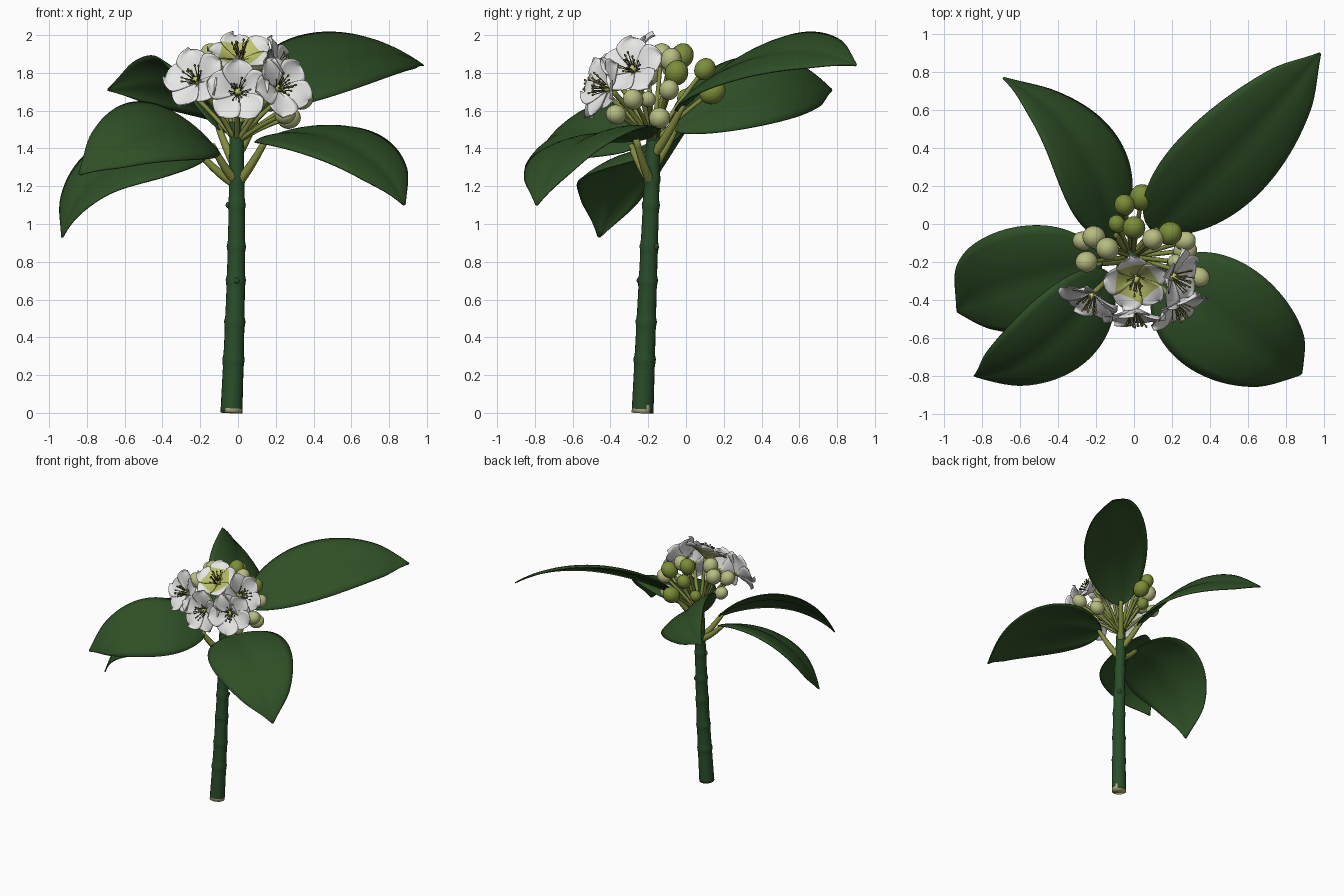
import bpy, bmesh, math, random
from mathutils import Vector as V

if "Cube" in bpy.data.objects:
    bpy.data.objects.remove(bpy.data.objects["Cube"])

random.seed(4)


def mat(name, r, g, b):
    m = bpy.data.materials.new(name)
    m.diffuse_color = (r, g, b, 1)
    m.use_nodes = True
    m.node_tree.nodes["Principled BSDF"].inputs["Base Color"].default_value = m.diffuse_color
    return m


LEAF = mat("leaf green", .028, .078, .019)
STEM = mat("stem green", .022, .075, .022)
STALK = mat("stalk olive", .22, .26, .05)
BUDG = mat("bud green", .20, .27, .04)
BUDP = mat("bud pale", .48, .51, .22)
WHITE = mat("petal white", .80, .80, .79)
THROAT = mat("throat yellow green", .50, .54, .14)
STAMEN = mat("stamen olive", .13, .13, .035)
CUT = mat("cut end tan", .48, .43, .24)


def make(name, bm, mats, solid=0):
    me = bpy.data.meshes.new(name)
    bmesh.ops.recalc_face_normals(bm, faces=bm.faces)
    for f in bm.faces:
        f.smooth = True
    bm.to_mesh(me)
    bm.free()
    for m in mats:
        me.materials.append(m)
    ob = bpy.data.objects.new(name, me)
    bpy.context.collection.objects.link(ob)
    if solid:
        md = ob.modifiers.new("thickness", 'SOLIDIFY')
        md.thickness = solid
        md.offset = 0
    return ob


def grid(bm, rows, closed=False, index=lambda i: 0):
    vs = [[bm.verts.new(p) for p in r] for r in rows]
    n = len(rows[0])
    for i in range(len(vs) - 1):
        for j in range(n if closed else n - 1):
            k = (j + 1) % n
            f = bm.faces.new((vs[i][j], vs[i][k], vs[i + 1][k], vs[i + 1][j]))
            f.material_index = index(i)
    return vs


def tube(bm, pts, radii, segs=10):
    rows = []
    for i, p in enumerate(pts):
        d = (pts[min(i + 1, len(pts) - 1)] - pts[max(i - 1, 0)]).normalized()
        a = d.cross(V((.3, 1, .1))).normalized()
        b = d.cross(a)
        rows.append([p + (a * math.cos(t) + b * math.sin(t)) * radii[i]
                     for t in (2 * math.pi * k / segs for k in range(segs))])
    vs = grid(bm, rows, True)
    return bm.faces.new(vs[0]), bm.faces.new(vs[-1])


def bez(p, t):
    s = 1 - t
    return p[0] * s**3 + p[1] * 3 * s * s * t + p[2] * 3 * s * t * t + p[3] * t**3


def curved(a, c, b, n=8):
    return [a * (1 - t)**2 + c * 2 * t * (1 - t) + b * t * t
            for t in (i / n for i in range(n + 1))]


def ball(bm, c, r, direction=V((0, 0, 1)), stretch=1.0, seg=16):
    res = bmesh.ops.create_uvsphere(bm, u_segments=seg, v_segments=seg // 2 + 2, radius=r)
    q = direction.to_track_quat('Z', 'Y')
    for v in res['verts']:
        v.co = q @ V((v.co.x, v.co.y, v.co.z * stretch)) + c


def axis(z):
    # centre line of the leaning stem
    k = z / 1.5
    return V((-.035 + .025 * k + .012 * math.sin(3 * k), -.23 + .06 * k, z))


# main stem with swollen nodes and leaf scars
bm = bmesh.new()
zs = [1.54 * i / 70 for i in range(71)]
nodes = (.28, .48, .7, .88, 1.1, 1.24)
rad = [.058 - .014 * z + .006 * sum(math.exp(-((z - n) / .018)**2) for n in nodes) for z in zs]
low, top = tube(bm, [axis(z) for z in zs], rad, 20)
low.material_index = 1
for f in bm.faces:
    c = f.calc_center_median()
    if c.z < .03 and c.x > -.06 and c.y < -.2:
        f.material_index = 1
for i, z in enumerate(nodes[:5]):
    a = i * 2.4
    ball(bm, axis(z) + V((math.cos(a), math.sin(a), 0)) * .042, .018, seg=10)
make("main_stem", bm, [STEM, CUT])

# leaves: midrib curve, half-width vector towards the left edge, stalk start height
leaves = {
    "back_right": ([(.10, -.04, 1.60), (.30, .15, 1.85), (.72, .55, 2.02), (.98, .90, 1.84)], (-.175, .17, .125), 1.36),
    "back_left": ([(-.10, -.08, 1.50), (-.15, .18, 1.68), (-.25, .55, 1.81), (-.69, .77, 1.71)], (-.18, -.03, .17), 1.30),
    "left": ([(-.17, -.20, 1.36), (-.40, -.27, 1.44), (-.83, -.335, 1.37), (-.93, -.46, .93)], (.07, -.27, -.12), 1.21),
    "front_left": ([(-.12, -.27, 1.40), (-.25, -.45, 1.55), (-.55, -.79, 1.56), (-.84, -.80, 1.26)], (.14, -.15, -.15), 1.22),
    "front_right": ([(.13, -.25, 1.44), (.28, -.37, 1.53), (.72, -.70, 1.49), (.88, -.79, 1.10)], (.20, .23, .05), 1.21),
}
for name, (pts, side, z0) in leaves.items():
    p = [V(q) for q in pts]
    side = V(side)
    hw = side.length
    rows = []
    N = 36
    for i in range(N + 1):
        t = i / N
        d = (bez(p, min(t + .01, 1)) - bez(p, max(t - .01, 0))).normalized()
        s = (side - d * side.dot(d)).normalized()
        up = d.cross(s)
        k = min(max((t - .82) / .18, 0), 1)
        w = hw * (max(math.sin(math.pi * t**.88), 0)**.72 * (1 - .6 * k * k) + .02)
        # shallow midrib groove with edges curling down
        rows.append([bez(p, t) + s * w * v + up * w * (.22 * abs(v) - .26 * v * v)
                     for v in (j / 6 for j in range(-6, 7))])
    bm = bmesh.new()
    grid(bm, rows)
    make("leaf_" + name, bm, [LEAF], .008)
    # leaf stalk
    bm = bmesh.new()
    a = axis(z0)
    end = bez(p, .04)
    c = (a + end) / 2 + V((0, 0, -.03))
    tube(bm, curved(a, c, end), [.028 - .0014 * i for i in range(9)])
    make("leaf_stalk_" + name, bm, [STALK])


def pedicel(name, end, r=.012):
    a = axis(1.43)
    c = a.lerp(end, .5)
    c.z += .03
    bm = bmesh.new()
    tube(bm, curved(a, c, end), [r] * 9, 8)
    make(name, bm, [STALK])
    return (end - c).normalized()


# flowers: centre, facing direction, spin, share of the petal that is yellow-green
flowers = [
    ((-.22, -.38, 1.76), (-.40, -.85, .38), .3, .12),
    ((0, -.46, 1.70), (0, -1, .15), .0, .12),
    ((.22, -.42, 1.72), (.50, -.85, .25), .5, .12),
    ((.01, -.29, 1.88), (0, -.55, .84), .2, .6),
    ((.21, -.28, 1.82), (.85, -.25, .45), .1, .12),
]
for n, (c, d, spin, green) in enumerate(flowers):
    c, q = V(c), V(d).normalized().to_track_quat('Z', 'Y')
    base = c - q @ V((0, 0, .025))
    pedicel("flower_stalk_%d" % n, base, .014)
    bm = bmesh.new()
    for k in range(5):
        a = spin + k * 2 * math.pi / 5 + math.pi / 2
        ca, sa = math.cos(a), math.sin(a)
        rows = []
        for i in range(13):
            u = i / 12
            w = .088 * (max(math.sin(math.pi * (.06 + .94 * u**1.05)), 0)**.62) * (.45 + .55 * min(u * 1.6, 1))
            row = []
            for j in range(-4, 5):
                v = j / 4
                r = .008 + .165 * u
                h = -.02 + .085 * u**.85 - .03 * u**4 + .016 * v * v + .012 * v * u
                y = w * v
                row.append(base + q @ V((ca * r - sa * y, sa * r + ca * y, h + .02)))
            rows.append(row)
        grid(bm, rows, False, lambda i: 1 if (i + .5) / 12 < green else 0)
    make("flower_petals_%d" % n, bm, [WHITE, THROAT], .005)
    # stamens and pistil
    bm = bmesh.new()
    for k in range(16):
        a = k * 2.4
        r = .022 + .045 * random.random()
        tip = c + q @ V((r * math.cos(a), r * math.sin(a), .06 + .025 * random.random()))
        root = c + q @ V((.2 * r * math.cos(a), .2 * r * math.sin(a), -.01))
        tube(bm, [root, tip], [.003, .0025], 5)
        ball(bm, tip, .0065, tip - root, 1.4, 6)
    make("stamens_%d" % n, bm, [STAMEN])
    bm = bmesh.new()
    ball(bm, c, .022, q @ V((0, 0, 1)), 1.2, 12)
    make("pistil_%d" % n, bm, [THROAT])

# closed buds: position, radius, green or pale
buds = [
    (.34, -.28, 1.66, .054, 0), (.25, -.37, 1.58, .052, 0), (.27, -.14, 1.56, .056, 0),
    (.22, -.20, 1.66, .040, 0), (.27, -.09, 1.71, .052, 0), (.10, -.08, 1.87, .056, 0),
    (.19, -.05, 1.80, .062, 1), (.04, .14, 1.70, .064, 1), (-.05, .10, 1.82, .054, 1),
    (0, -.02, 1.89, .060, 1), (-.21, -.07, 1.84, .060, 0), (-.27, -.09, 1.71, .050, 0),
    (-.25, -.20, 1.79, .056, 0), (-.14, -.13, 1.89, .060, 0), (-.09, .0, 1.67, .045, 1),
]
for n, (x, y, z, r, g) in enumerate(buds):
    c = V((x, y, z))
    d = pedicel("bud_stalk_%d" % n, c)
    bm = bmesh.new()
    ball(bm, c, r, d, 1.13, 20)
    make("bud_%d" % n, bm, [BUDG if g else BUDP])
